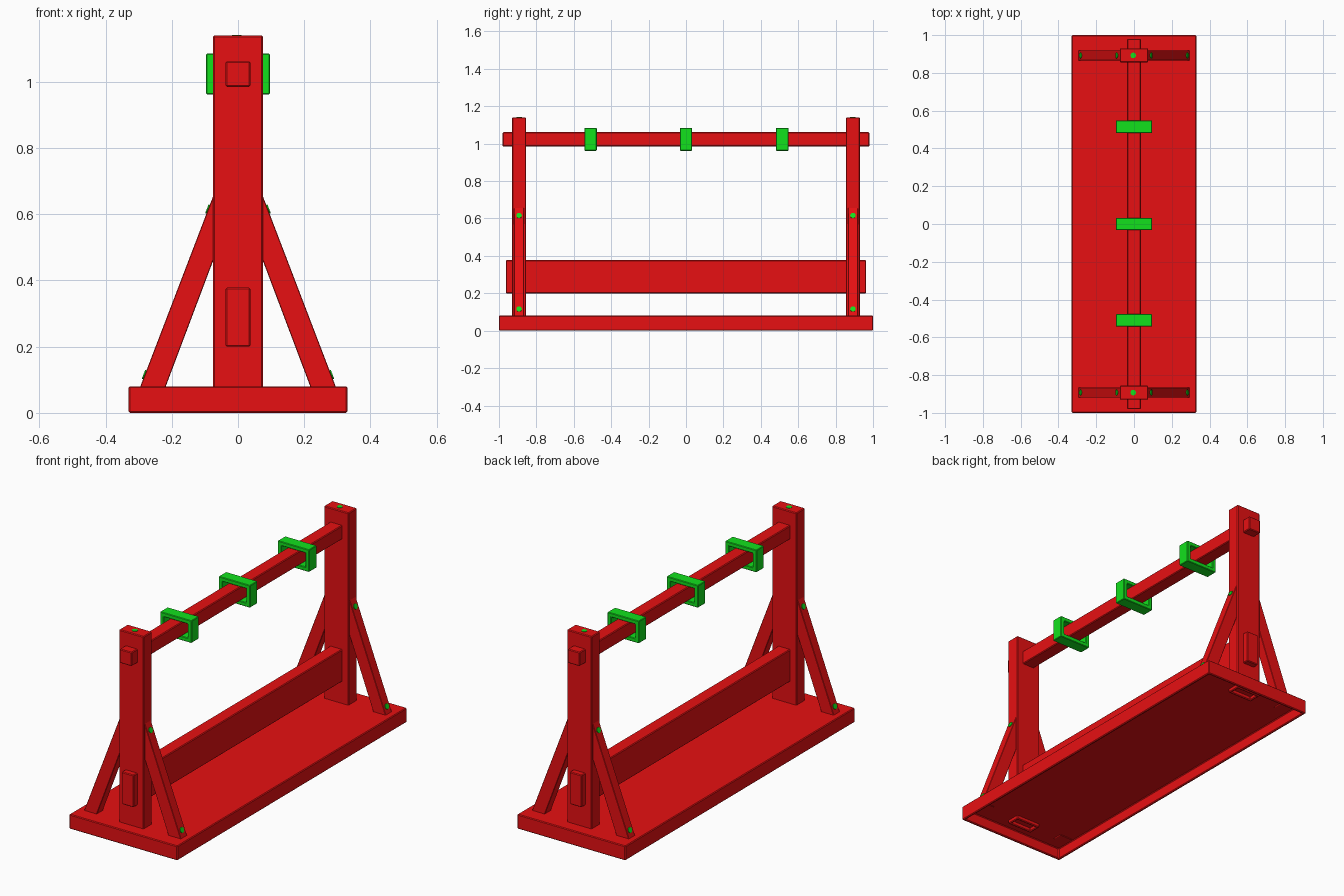
import bpy, bmesh
from mathutils import Vector

if "Cube" in bpy.data.objects:
    bpy.data.objects.remove(bpy.data.objects["Cube"])


def material(name, color):
    m = bpy.data.materials.new(name)
    m.diffuse_color = (*color, 1)
    m.use_nodes = True
    m.node_tree.nodes["Principled BSDF"].inputs["Base Color"].default_value = m.diffuse_color
    return m


RED = material("red", (0.8, 0.005, 0.006))
GREEN = material("green", (0.006, 0.75, 0.012))


def finish(name, bm, mat, bevel=0.004):
    bmesh.ops.recalc_face_normals(bm, faces=bm.faces)
    mesh = bpy.data.meshes.new(name)
    bm.to_mesh(mesh)
    bm.free()
    mesh.materials.append(mat)
    ob = bpy.data.objects.new(name, mesh)
    bpy.context.collection.objects.link(ob)
    if bevel:
        mod = ob.modifiers.new("soft_edges", 'BEVEL')
        mod.width = bevel
        mod.segments = 1
    return ob


def box(name, lo, hi, mat=RED, wall=0, depth=0):
    """Box between two corners, optionally hollowed from below."""
    bm = bmesh.new()
    bmesh.ops.create_cube(bm, size=1)
    for v in bm.verts:
        v.co = Vector([(lo[i] + hi[i]) / 2 + v.co[i] * (hi[i] - lo[i]) for i in range(3)])
    if wall:
        bm.normal_update()
        bottom = min(bm.faces, key=lambda f: f.calc_center_median().z)
        bmesh.ops.inset_region(bm, faces=[bottom], thickness=wall)
        rim = bmesh.ops.extrude_discrete_faces(bm, faces=[bottom])["faces"][0]
        for v in rim.verts:
            v.co.z += depth
    return finish(name, bm, mat)


def prism(name, profile, y0, y1, mat=RED, bevel=0.002):
    """Extrude an x-z outline along y."""
    bm = bmesh.new()
    face = bm.faces.new([bm.verts.new((x, y0, z)) for x, z in profile])
    ext = bmesh.ops.extrude_face_region(bm, geom=[face])["geom"]
    bmesh.ops.translate(bm, vec=(0, y1 - y0, 0),
                        verts=[g for g in ext if isinstance(g, bmesh.types.BMVert)])
    return finish(name, bm, mat, bevel)


def peg(name, pos, normal):
    """Small screw head lying just proud of a surface."""
    bm = bmesh.new()
    bmesh.ops.create_cone(bm, cap_ends=True, segments=10, radius1=0.015,
                          radius2=0.015, depth=0.008)
    turn = Vector((0, 0, 1)).rotation_difference(Vector(normal)).to_matrix()
    bmesh.ops.rotate(bm, verts=bm.verts, matrix=turn)
    bmesh.ops.translate(bm, verts=bm.verts, vec=pos)
    finish(name, bm, GREEN, 0)


# Base tray, open underneath
box("base", (-0.33, -1, 0), (0.33, 1, 0.08), wall=0.02, depth=0.06)

# Horizontal rails through the posts
box("top_rail", (-0.037, -0.98, 0.985), (0.037, 0.98, 1.062))
box("lower_beam", (-0.037, -0.963, 0.2), (0.037, 0.963, 0.378))

SLOPE = (0.295 - 0.075) / (0.655 - 0.08)
for s, end in ((-1, "front"), (1, "back")):
    yc = s * 0.8925
    # Post with hollow foot showing below the base top
    box(end + "_post", (-0.075, yc - 0.0375, 0.04), (0.075, yc + 0.0375, 1.14),
        wall=0.018, depth=0.03)
    peg(end + "_post_screw", (-0.004, yc, 1.138), (0, 0, 1))
    for d, side in ((-1, "left"), (1, "right")):
        # Slanted brace
        foot = 0.023 * SLOPE
        outline = [(0.295 + foot, 0.057), (0.07, 0.668), (0.07, 0.473), (0.218 + foot, 0.057)]
        prism(f"{end}_{side}_brace", [(d * x, z) for x, z in outline],
              yc - 0.027, yc + 0.027)
        for z, level in ((0.115, "lower"), (0.615, "upper")):
            x = 0.075 + (0.655 - z) * SLOPE
            peg(f"{end}_{side}_{level}_screw", (d * x, yc, z), (d, 0, SLOPE))

# Rectangular green sleeves around the top rail
for i, yc in enumerate((-0.51, 0, 0.515)):
    bm = bmesh.new()
    y0, y1 = yc - 0.033, yc + 0.033
    rings = []
    for hx, hz in ((0.096, 0.0615), (0.073, 0.0385)):
        for y in (y0, y1):
            rings.append([bm.verts.new((sx * hx, y, 1.0235 + sz * hz))
                          for sx, sz in ((-1, -1), (1, -1), (1, 1), (-1, 1))])
    of, ob_, inf, inb = rings
    for a, b in ((of, ob_), (ob_, inb), (inb, inf), (inf, of)):
        for k in range(4):
            n = (k + 1) % 4
            bm.faces.new((a[k], a[n], b[n], b[k]))
    finish(f"sleeve_{i + 1}", bm, GREEN, 0.003)
